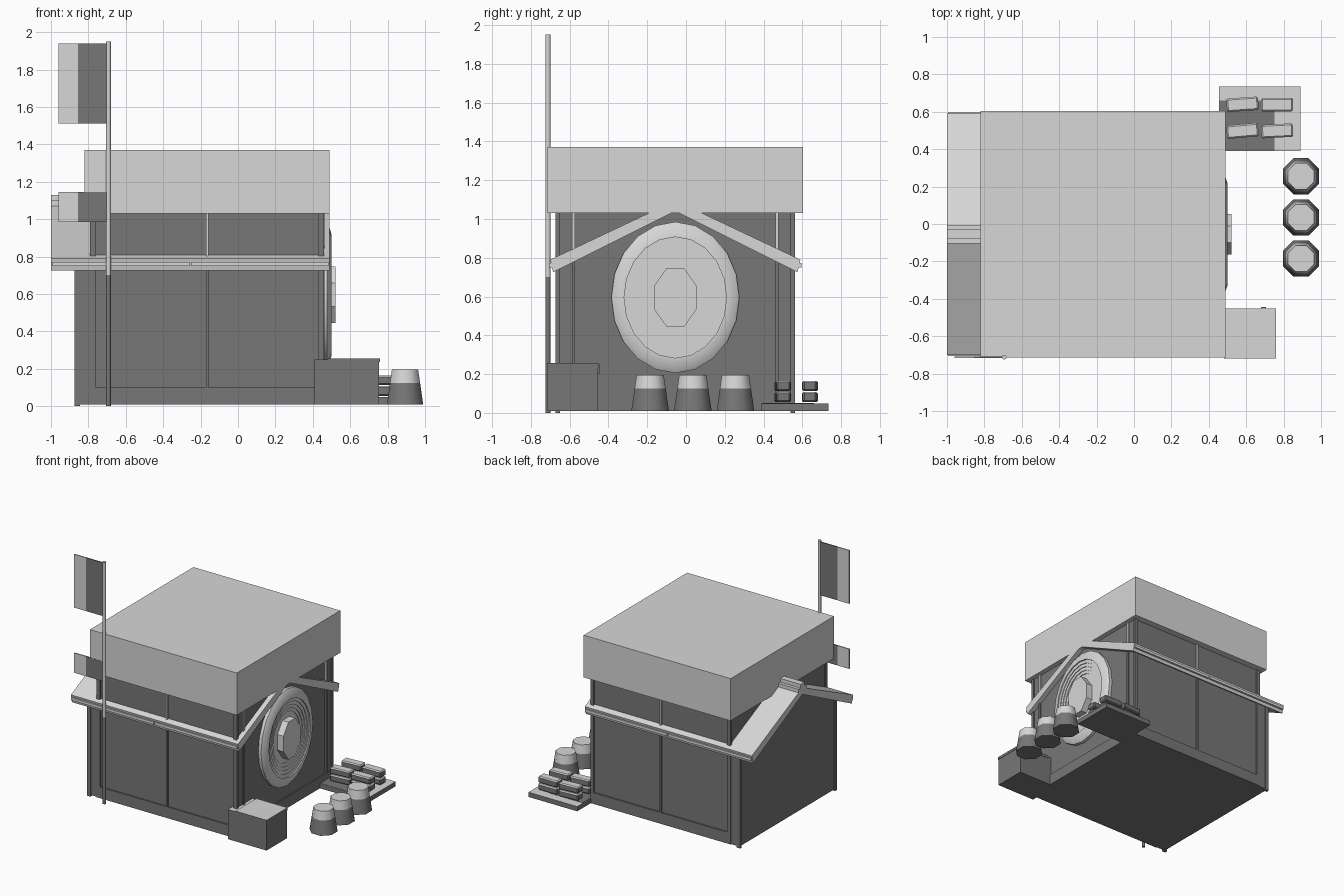
import bpy, bmesh, math
from mathutils import Matrix, Vector

if "Cube" in bpy.data.objects:
    bpy.data.objects.remove(bpy.data.objects["Cube"])


def material(name, v):
    m = bpy.data.materials.new(name)
    m.diffuse_color = (v, v, v, 1)
    m.use_nodes = True
    m.node_tree.nodes["Principled BSDF"].inputs["Base Color"].default_value = m.diffuse_color
    return m


LIGHT = material("light grey", 0.68)
DARK = material("dark grey", 0.185)


def finish(name, bm, mats, rule=None, smooth=None):
    """Turn a bmesh into an object; rule picks the material slot of a face."""
    bmesh.ops.recalc_face_normals(bm, faces=bm.faces)
    bm.normal_update()
    if rule:
        for f in bm.faces:
            f.material_index = rule(f)
    me = bpy.data.meshes.new(name)
    bm.to_mesh(me)
    bm.free()
    for m in mats:
        me.materials.append(m)
    ob = bpy.data.objects.new(name, me)
    bpy.context.collection.objects.link(ob)
    if smooth:
        bpy.ops.object.select_all(action='DESELECT')
        bpy.context.view_layer.objects.active = ob
        ob.select_set(True)
        bpy.ops.object.shade_smooth_by_angle(angle=math.radians(smooth))
    return ob


def box(name, x, y, z, mats=(DARK,), rule=None, turn=0, bevel=0):
    bm = bmesh.new()
    bmesh.ops.create_cube(bm, size=1)
    size = Vector((x[1] - x[0], y[1] - y[0], z[1] - z[0]))
    mid = Vector((sum(x) / 2, sum(y) / 2, sum(z) / 2))
    bm.transform(Matrix.Translation(mid) @ Matrix.Rotation(math.radians(turn), 4, 'Z')
                 @ Matrix.Diagonal(size).to_4x4())
    if bevel:
        bmesh.ops.bevel(bm, geom=bm.edges[:], offset=bevel, segments=1, affect='EDGES')
    return finish(name, bm, mats, rule)


def prism_x(name, outline, x0, x1, mats):
    """Extrude a (y, z) outline along x."""
    bm = bmesh.new()
    f = bm.faces.new([bm.verts.new((x0, y, z)) for y, z in outline])
    g = bmesh.ops.extrude_face_region(bm, geom=[f])
    bmesh.ops.translate(bm, vec=(x1 - x0, 0, 0),
                        verts=[v for v in g["geom"] if isinstance(v, bmesh.types.BMVert)])
    return finish(name, bm, mats)


def lathe(name, profile, sides, place, mats, rule=None, smooth=None, phase=0.0):
    """Rings from (radius, height) pairs, capped at both ends."""
    bm = bmesh.new()
    rings = []
    for r, h in profile:
        angles = [2 * math.pi * (i + phase) / sides for i in range(sides)]
        rings.append([bm.verts.new(place(r * math.cos(a), r * math.sin(a), h)) for a in angles])
    for a, b in zip(rings, rings[1:]):
        for i in range(sides):
            j = (i + 1) % sides
            bm.faces.new((a[i], a[j], b[j], b[i]))
    bm.faces.new(rings[0])
    bm.faces.new(rings[-1])
    return finish(name, bm, mats, rule, smooth)


def light_top(f):
    return 1 if f.normal.z > 0.5 else 0


# Walls, gabled left end and plinth
RIDGE = -0.055
box("walls", (-0.78, 0.45), (-0.66, 0.55), (0.01, 1.04))
prism_x("left_gable", [(-0.665, 0.01), (0.555, 0.01), (0.555, 0.76),
                       (RIDGE, 1.05), (-0.665, 0.76)], -0.865, -0.775, [DARK])
box("plinth", (-0.78, 0.457), (-0.672, 0.562), (0.01, 0.10))

# Wall posts, light above the eaves
for y0, y1 in ((-0.672, -0.65), (0.54, 0.562)):
    box("wall_post", (-0.172, -0.158), (y0, y1), (0.1, 0.78))
    box("upper_wall_post", (-0.172, -0.158), (y0, y1), (0.78, 1.03), (LIGHT,))
    for x in (-0.78, 0.44):
        box("corner_post", (x - 0.01, x + 0.02), (y0, y1), (0.01, 1.03))
    box("gable_corner_post", (-0.875, -0.845), (y0, y1), (0.0, 0.76))
for y in (-0.58, 0.47):
    box("end_post", (0.445, 0.462), (y - 0.008, y + 0.008), (0.1, 0.83))
    box("upper_end_post", (0.445, 0.462), (y - 0.008, y + 0.008), (0.83, 1.03), (LIGHT,))

# Pitched roof, ridge caps and eave strips
for s in (-1, 1):
    e = RIDGE + s * 0.645
    prism_x("roof_slope", [(RIDGE, 1.095), (e, 0.79), (e - s * 0.015, 0.725), (RIDGE, 1.04)],
            -1.0, 0.49, [LIGHT])
    for x0, x1 in ((-0.995, -0.258), (-0.25, 0.485)):
        box("eave_strip", (x0, x1), sorted((e - s * 0.02, e + s * 0.006)), (0.75, 0.772), (LIGHT,))
box("ridge_cap", (-1.0, -0.8), (-0.105, -0.005), (1.06, 1.10), (LIGHT,))
box("ridge_cap_top", (-1.0, -0.8), (-0.08, -0.03), (1.10, 1.13), (LIGHT,))

# Large flat block on top
box("top_block", (-0.82, 0.49), (-0.715, 0.603), (1.03, 1.37), (LIGHT,))


# Oval window with stepped rings and a raised hub
def on_wall(a, b, h):
    return (h, RIDGE + 0.33 * a, 0.595 + 0.39 * b)


rings = [(1.0, 0.44), (1.0, 0.475), (0.96, 0.485), (0.83, 0.50), (0.80, 0.50)]
for i in range(5):
    r = 0.80 - 0.07 * i
    rings += [(r, 0.49 - 0.006 * i), (r - 0.07, 0.49 - 0.006 * i)]
lathe("oval_window", rings, 20, on_wall, [LIGHT], smooth=25)


def hub_place(a, b, h):
    return (h, RIDGE + 0.117 * a, 0.595 + 0.164 * b)


lathe("window_hub", [(1, 0.45), (1, 0.52)], 8, hub_place, [LIGHT], phase=0.5)


# Flag pole and flags
def pole_place(a, b, h):
    return (-0.693 + a, -0.712 + b, h)


lathe("flag_pole", [(0.013, 0), (0.013, 0.7), (0.013, 1.95)], 8, pole_place, [DARK, LIGHT],
      lambda f: 1 if f.calc_center_median().z > 0.75 else 0, smooth=50)
for name, z in (("large_flag", (1.51, 1.94)), ("small_flag", (0.985, 1.145))):
    box(name + "_inner", (-0.855, -0.70), (-0.716, -0.708), z)
    box(name + "_outer", (-0.96, -0.855), (-0.716, -0.708), z, (LIGHT,))

# Crate at the front corner
box("crate", (0.41, 0.755), (-0.715, -0.455), (0.01, 0.25), (DARK, LIGHT), light_top)
box("crate_lid", (0.48, 0.758), (-0.718, -0.452), (0.235, 0.256), (DARK, LIGHT), light_top)
box("crate_latch", (0.68, 0.705), (-0.455, -0.445), (0.2, 0.25))

# Three tapered pots
for y in (0.255, 0.035, -0.185):
    lathe("pot", [(0.105, 0.01), (0.087, 0.125), (0.076, 0.195)], 8,
          lambda a, b, h: (0.893 + a, y + b, h), [DARK, LIGHT],
          lambda f: 1 if f.calc_center_median().z > 0.13 else 0, smooth=50, phase=0.5)

# Pallet: dark inner part, light outer edges on top
box("pallet", (0.455, 0.89), (0.39, 0.735), (0.01, 0.048), (DARK, LIGHT), light_top)
box("pallet_dark_patch", (0.458, 0.75), (0.392, 0.66), (0.045, 0.05))

# Two layers of loose bricks
for x, y, turn in ((0.58, 0.64, 4), (0.765, 0.638, 0), (0.58, 0.498, 5), (0.765, 0.498, 3)):
    for z in (0.055, 0.113):
        box("brick", (x - 0.085, x + 0.085), (y - 0.036, y + 0.036), (z, z + 0.052),
            (DARK, LIGHT), light_top, turn, bevel=0.008)
